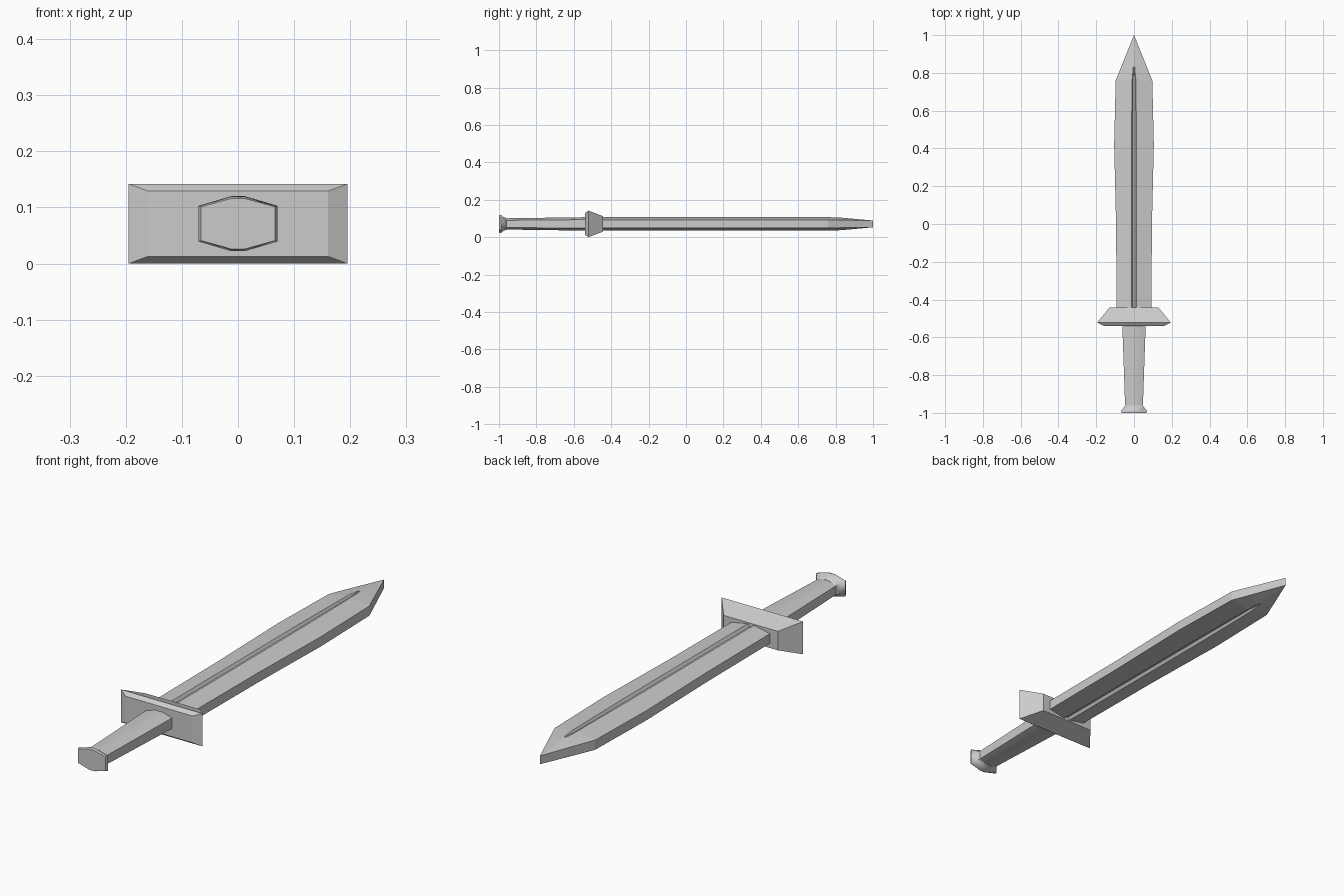
import bpy, bmesh, math

if "Cube" in bpy.data.objects:
    bpy.data.objects.remove(bpy.data.objects["Cube"])

CZ = 0.071  # height of the sword's mid-plane


def ring(quarter):
    """Mirror a quarter profile (x, z), listed from the side to the top, into a closed ring."""
    top = quarter + [(-x, z) for x, z in reversed(quarter) if x > 0 or z == 0]
    if quarter[-1][0] == 0:
        top = quarter + [(-x, z) for x, z in reversed(quarter[:-1])]
    return top + [(-x, -z) for x, z in top]


def loft(name, stations, smooth=None):
    """Skin quarter profiles placed along y, then cap both ends."""
    bm = bmesh.new()
    rows = [[bm.verts.new((x, y, CZ + z)) for x, z in ring(q)] for y, q in stations]
    n = len(rows[0])
    for a, b in zip(rows, rows[1:]):
        for i in range(n):
            j = (i + 1) % n
            bm.faces.new((a[i], a[j], b[j], b[i]))
    bm.faces.new(rows[0])
    bm.faces.new(rows[-1])
    bmesh.ops.remove_doubles(bm, verts=bm.verts, dist=0.0003)
    bmesh.ops.recalc_face_normals(bm, faces=bm.faces)
    mesh = bpy.data.meshes.new(name)
    bm.to_mesh(mesh)
    bm.free()
    ob = bpy.data.objects.new(name, mesh)
    bpy.context.collection.objects.link(ob)
    if smooth:
        bpy.ops.object.select_all(action='DESELECT')
        ob.select_set(True)
        bpy.context.view_layer.objects.active = ob
        bpy.ops.object.shade_smooth_by_angle(angle=math.radians(smooth))
    return ob


# Blade: blunt edges, shallow ridge with a narrow groove on both faces
def blade(w):
    return [(w, 0.021), (0.014, 0.036), (0.006, 0.024), (0, 0.024)]


loft("blade", [
    (-0.48, blade(0.092)),
    (0.0, blade(0.095)),
    (0.42, blade(0.105)),
    (0.76, [(0.097, 0.021), (0.010, 0.036), (0.005, 0.026), (0, 0.026)]),
    (0.83, [(0.069, 0.0205), (0.004, 0.0335), (0.002, 0.0335), (0, 0.0335)]),
    (1.0, [(0, 0.018)] * 4),
])

# Guard: block flaring backwards with a bevelled rear face
loft("guard", [
    (-0.54, [(0.16, 0.058)]),
    (-0.522, [(0.195, 0.071)]),
    (-0.443, [(0.13, 0.041)]),
])

# Grip: flattened octagon tapering towards the pommel
loft("grip", [
    (-0.53, [(0.062, 0.023), (0.018, 0.036)]),
    (-0.965, [(0.047, 0.019), (0.012, 0.030)]),
], smooth=60)

# Pommel: short flared cap
loft("pommel", [
    (-0.96, [(0.047, 0.019), (0.012, 0.031)]),
    (-0.975, [(0.056, 0.024), (0.012, 0.036)]),
    (-0.99, [(0.070, 0.032), (0.012, 0.049)]),
    (-1.0, [(0.066, 0.030), (0.012, 0.045)]),
], smooth=60)
